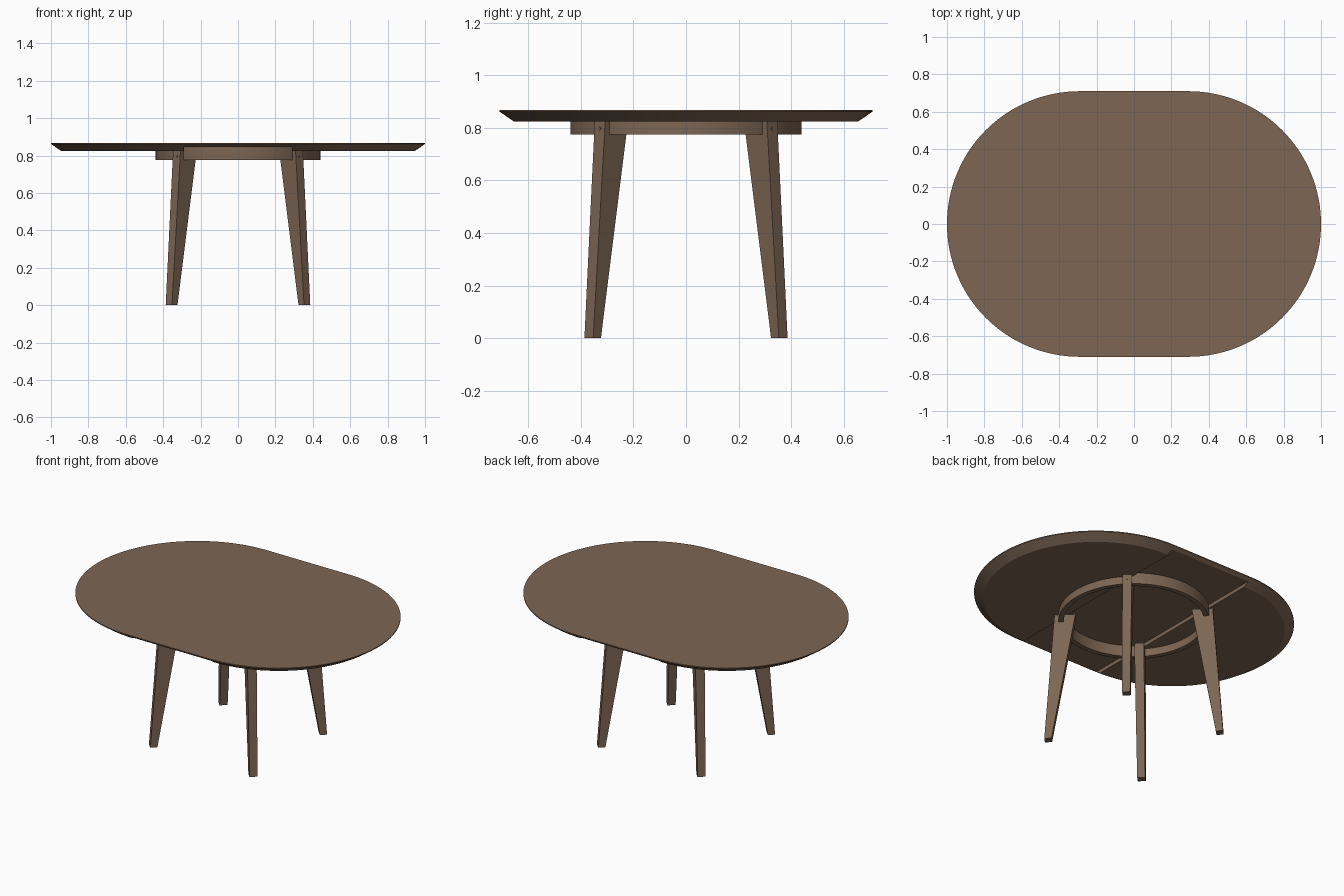
import bpy, bmesh, math

if "Cube" in bpy.data.objects:
    bpy.data.objects.remove(bpy.data.objects["Cube"])

wood = bpy.data.materials.new("walnut brown")
wood.diffuse_color = (0.205, 0.133, 0.088, 1)
wood.use_nodes = True
wood.node_tree.nodes["Principled BSDF"].inputs["Base Color"].default_value = wood.diffuse_color

R, SEAM = 0.71, 0.29            # end radius and seam position of the top
Z_TOP, Z_EDGE, Z_BOT = 0.868, 0.862, 0.824
INSET = 0.055                   # undercut of the chamfered rim
RING_OUT, RING_IN, RING_Z = 0.44, 0.41, 0.775


def make(name, build, smooth=False):
    bm = bmesh.new()
    build(bm)
    bmesh.ops.recalc_face_normals(bm, faces=bm.faces)
    me = bpy.data.meshes.new(name)
    bm.to_mesh(me)
    bm.free()
    me.materials.append(wood)
    ob = bpy.data.objects.new(name, me)
    bpy.context.collection.objects.link(ob)
    if smooth:
        bpy.ops.object.select_all(action='DESELECT')
        ob.select_set(True)
        bpy.context.view_layer.objects.active = ob
        bpy.ops.object.shade_smooth_by_angle(angle=math.radians(25))
    return ob


def loft(bm, loops):
    """Closed solid through a stack of point loops."""
    rows = [[bm.verts.new(p) for p in lp] for lp in loops]
    n = len(rows[0])
    for a, b in zip(rows, rows[1:]):
        for i in range(n):
            j = (i + 1) % n
            bm.faces.new((a[i], a[j], b[j], b[i]))
    bm.faces.new(rows[0][::-1])
    bm.faces.new(rows[-1])


def half_top(side, n=64):
    def build(bm):
        loops = []
        for r, z in ((R - INSET, Z_BOT), (R, Z_EDGE), (R, Z_TOP)):
            arc = [-math.pi / 2 + math.pi * i / n for i in range(n + 1)]
            loops.append([(side * (SEAM + r * math.cos(a)), r * math.sin(a), z) for a in arc])
        loft(bm, loops)
    return build


def leaf(bm):
    z0 = 0.847
    y0 = R - INSET * (Z_EDGE - z0) / (Z_EDGE - Z_BOT)
    loft(bm, [[(-SEAM, -y, z), (SEAM, -y, z), (SEAM, y, z), (-SEAM, y, z)]
              for y, z in ((y0, z0), (R, Z_EDGE), (R, Z_TOP))])


def ring(bm, n=96):
    prof = [(RING_IN, RING_Z), (RING_OUT, RING_Z), (RING_OUT, 0.847), (RING_IN, 0.847)]
    rows = [[bm.verts.new((r * math.cos(t), r * math.sin(t), z)) for r, z in prof]
            for t in (2 * math.pi * i / n for i in range(n))]
    for i in range(n):
        a, b = rows[i], rows[(i + 1) % n]
        for k in range(4):
            m = (k + 1) % 4
            bm.faces.new((a[k], b[k], b[m], a[m]))


def leg(angle):
    # radial profile (r, z) with a slot at the top that takes the ring
    prof = [(0.481, 0), (0.523, 0), (0.463, Z_BOT), (RING_OUT, Z_BOT), (RING_OUT, RING_Z),
            (RING_IN, RING_Z), (RING_IN, Z_BOT), (0.34, Z_BOT)]
    c, s = math.cos(angle), math.sin(angle)

    def build(bm):
        loops = []
        for sgn in (-1, 1):
            lp = []
            for r, z in prof:
                t = sgn * (0.047 + 0.009 * z / Z_BOT) / 2
                lp.append((r * c - t * s, r * s + t * c, z))
            loops.append(lp)
        loft(bm, loops)
    return build


def peg(angle, z=0.797, rad=0.007, n=16):
    c, s = math.cos(angle), math.sin(angle)

    def build(bm):
        loops = []
        for r in (0.35, 0.467):
            lp = []
            for i in range(n):
                a = 2 * math.pi * i / n
                t = rad * math.cos(a)
                lp.append((r * c - t * s, r * s + t * c, z + rad * math.sin(a)))
            loops.append(lp)
        loft(bm, loops)
    return build


# table top: two round halves and a thinner middle leaf
make("right_top_half", half_top(1), True)
make("left_top_half", half_top(-1), True)
make("middle_leaf", leaf)

# round apron
make("apron_ring", ring, True)

# four tapered legs on the diagonals, each pinned with a peg
for i, name in enumerate(("back_right", "back_left", "front_left", "front_right")):
    ang = math.pi / 4 + i * math.pi / 2
    make(name + "_leg", leg(ang))
    make(name + "_peg", peg(ang), True)
